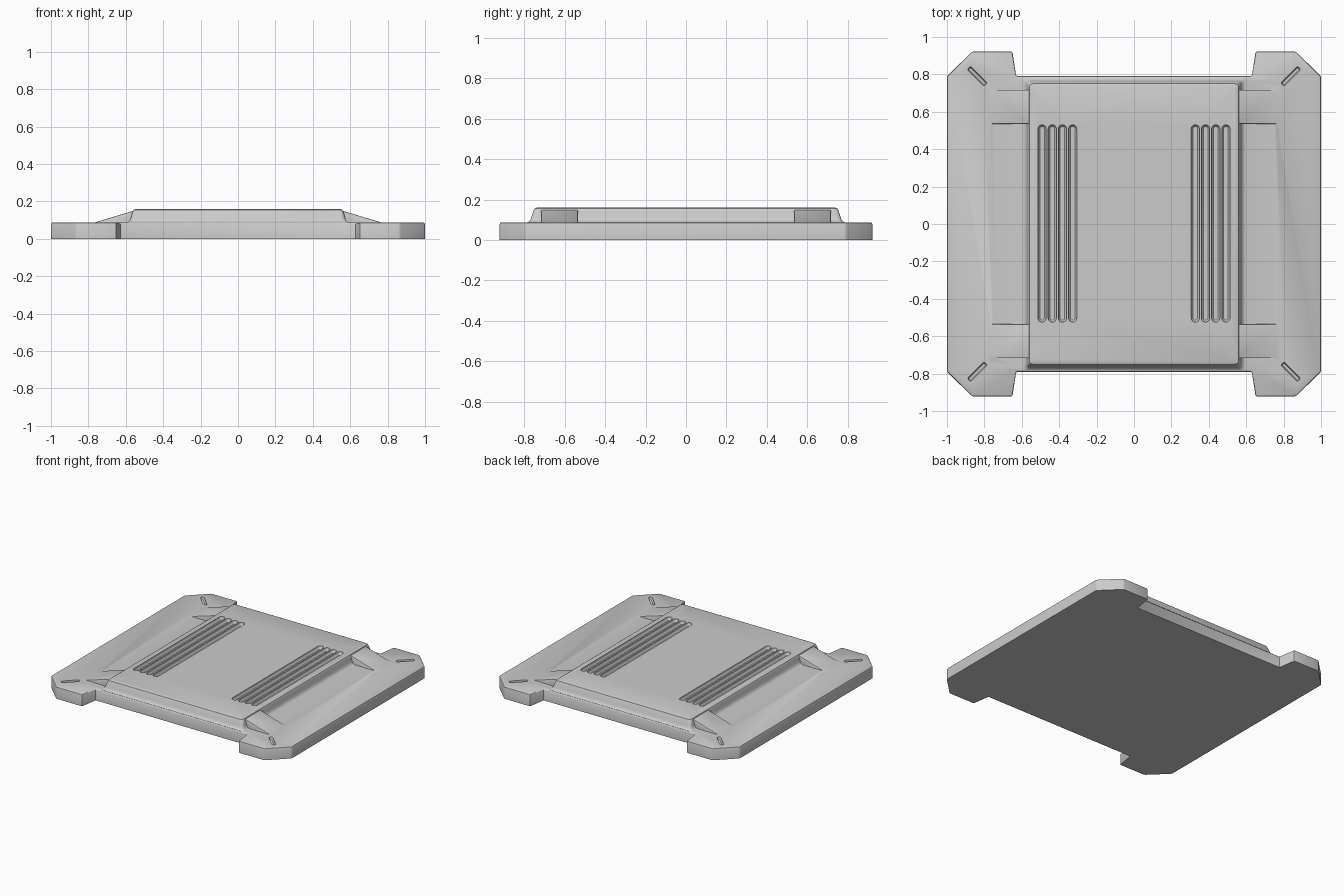
import bpy, bmesh
from math import sin, cos, pi, radians
from mathutils import Matrix

if "Cube" in bpy.data.objects:
    bpy.data.objects.remove(bpy.data.objects["Cube"])


def loft(name, rings, bevel=0.0, segments=2):
    """Closed solid through rings of 3D points; optionally rounds all edges above the floor."""
    bm = bmesh.new()
    loops = [[bm.verts.new(p) for p in r] for r in rings]
    n = len(loops[0])
    for a, b in zip(loops, loops[1:]):
        for i in range(n):
            j = (i + 1) % n
            bm.faces.new((a[i], a[j], b[j], b[i]))
    bm.faces.new(loops[0][::-1])
    bm.faces.new(loops[-1])
    bmesh.ops.recalc_face_normals(bm, faces=bm.faces[:])
    if bevel:
        edges = [e for e in bm.edges if max(v.co.z for v in e.verts) > 0.001]
        bmesh.ops.bevel(bm, geom=edges, offset=bevel, segments=segments,
                        profile=0.5, affect='EDGES', clamp_overlap=True)
    me = bpy.data.meshes.new(name)
    bm.to_mesh(me)
    bm.free()
    ob = bpy.data.objects.new(name, me)
    bpy.context.collection.objects.link(ob)
    return ob


def rounded_rect(hx, hy, r, z, steps=6):
    pts = []
    for k, (sx, sy) in enumerate([(1, 1), (-1, 1), (-1, -1), (1, -1)]):
        for i in range(steps + 1):
            a = pi / 2 * (k + i / steps)
            pts.append((sx * (hx - r) + r * cos(a), sy * (hy - r) + r * sin(a), z))
    return pts


def slot(name, x, y, width, length, angle, top, depth):
    """Round-ended groove cutter with a curved bottom, long axis along y before rotation."""
    def ring(r, z):
        pts = []
        for i in range(9):
            a = pi * i / 8
            pts.append((r * cos(a), length / 2 - width / 2 + r * sin(a), z))
        return pts + [(-px, -py, z) for px, py, z in pts]
    w = width / 2
    ob = loft(name, [ring(w * 0.55, top - depth), ring(w * 0.85, top - depth * 0.75),
                     ring(w, top - depth * 0.3), ring(w, top + 0.03)])
    ob.data.transform(Matrix.Translation((x, y, 0)) @ Matrix.Rotation(angle, 4, 'Z'))
    return ob


def boolean(target, tools, operation):
    for t in tools:
        m = target.modifiers.new(t.name, 'BOOLEAN')
        m.operation, m.object, m.solver = operation, t, 'EXACT'
    bpy.context.view_layer.objects.active = target
    for m in list(target.modifiers):
        bpy.ops.object.modifier_apply(modifier=m.name)
    for t in tools:
        bpy.data.objects.remove(t, do_unlink=True)


# Base plate with chamfered corner tabs
quarter = [(1, 0.79), (0.865, 0.922), (0.65, 0.922), (0.63, 0.79)]
outline = quarter + [(-x, y) for x, y in quarter[::-1]]
outline += [(-x, -y) for x, y in outline]
plate = loft("base_plate", [[(x, y, z) for x, y in outline] for z in (0, 0.088)], bevel=0.009)

# Raised centre deck with flared foot and rounded top edge
profile = [(0.597, 0.784, 0.07), (0.597, 0.784, 0.088), (0.585, 0.776, 0.092),
           (0.576, 0.769, 0.102), (0.572, 0.765, 0.115), (0.564, 0.755, 0.145),
           (0.559, 0.750, 0.155), (0.548, 0.739, 0.16)]
deck = loft("centre_deck", [rounded_rect(hx, hy, 0.02, z) for hx, hy, z in profile])

# Four sloped ramps beside the deck
ramps = []
for sx in (-1, 1):
    for sy in (-1, 1):
        side = [(0.50, 0.05), (0.77, 0.05), (0.77, 0.0865), (0.56, 0.150), (0.50, 0.150)]
        ramps.append(loft("ramp", [[(sx * x, sy * y, z) for x, z in side]
                                   for y in (0.535, 0.717)], bevel=0.004))
boolean(plate, [deck] + ramps, 'UNION')

# Deck vent grooves and diagonal corner slots
cutters = []
for sx in (-1, 1):
    for i in range(4):
        cutters.append(slot("vent", sx * (0.328 + 0.0545 * i), 0.003, 0.044, 1.055, 0, 0.16, 0.022))
    for sy in (-1, 1):
        cutters.append(slot("corner_slot", sx * 0.838, sy * 0.79, 0.026, 0.128,
                            radians(-45 * sx * sy), 0.088, 0.018))
boolean(plate, cutters, 'DIFFERENCE')

plate.name = "armoured_panel"
plate.select_set(True)
bpy.ops.object.shade_smooth_by_angle(angle=radians(35))
